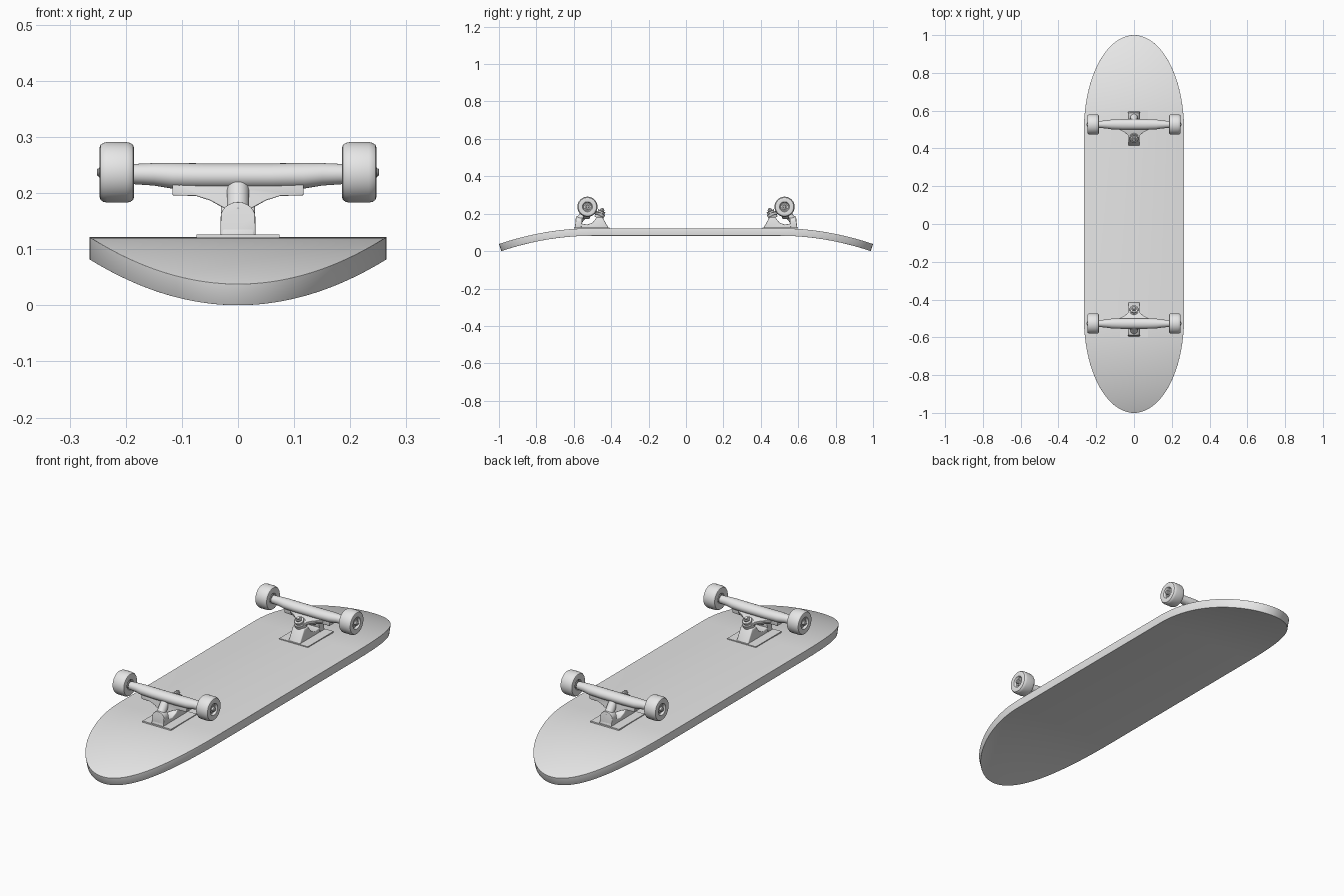
import bpy, bmesh, math
from mathutils import Vector

if "Cube" in bpy.data.objects:
    bpy.data.objects.remove(bpy.data.objects["Cube"])

grey = bpy.data.materials.new("plain grey")
grey.diffuse_color = (0.8, 0.8, 0.8, 1)
grey.use_nodes = True
grey.node_tree.nodes["Principled BSDF"].inputs["Base Color"].default_value = grey.diffuse_color
AXLE_Y, AXLE_Z, DECK_Z = 0.527, 0.237, 0.122


def finish(name, bm, side=None, bevel=0):
    """Turn a bmesh into a shaded object; side places it as front (1) or back (-1) truck."""
    bmesh.ops.remove_doubles(bm, verts=bm.verts, dist=1e-5)
    if side:
        for v in bm.verts:
            v.co.y = side * (v.co.y - AXLE_Y)
    bmesh.ops.recalc_face_normals(bm, faces=bm.faces)
    if bevel:
        edges = [e for e in bm.edges if e.calc_face_angle(0) > math.radians(40)]
        bmesh.ops.bevel(bm, geom=edges, offset=bevel, segments=3, profile=0.5,
                        affect='EDGES', clamp_overlap=True)
    me = bpy.data.meshes.new(name)
    bm.to_mesh(me)
    bm.free()
    me.materials.append(grey)
    ob = bpy.data.objects.new(name, me)
    bpy.context.collection.objects.link(ob)
    bpy.ops.object.select_all(action='DESELECT')
    ob.select_set(True)
    bpy.context.view_layer.objects.active = ob
    bpy.ops.object.shade_smooth_by_angle(angle=math.radians(35))


def skin(bm, rings, caps=True):
    """Join rings of points into a closed tube."""
    rows = [[bm.verts.new(p) for p in r] for r in rings]
    n = len(rows[0])
    for a, b in zip(rows, rows[1:]):
        for i in range(n):
            bm.faces.new((a[i], a[(i + 1) % n], b[(i + 1) % n], b[i]))
    if caps:
        bm.faces.new(rows[0])
        bm.faces.new(rows[-1])


def prism(name, pts, vec, side, bevel=0):
    bm = bmesh.new()
    pts = [Vector(p) for p in pts]
    skin(bm, [pts, [p + Vector(vec) for p in pts]])
    finish(name, bm, side, bevel)


def lathe(name, profile, origin, direction, side, n=32):
    """Spin (radius, height) pairs about a direction."""
    bm = bmesh.new()
    q = Vector(direction).to_track_quat('Z', 'Y')
    rings = []
    for r, h in profile:
        rings.append([Vector(origin) + q @ Vector((r * math.cos(2 * math.pi * i / n),
                      r * math.sin(2 * math.pi * i / n), h)) for i in range(n)])
    skin(bm, rings)
    finish(name, bm, side)


def rod(name, r, a, b, side, n=24, chamfer=0.0015):
    d = Vector(b) - Vector(a)
    h = d.length
    lathe(name, [(r - chamfer, 0), (r, chamfer), (r, h - chamfer), (r - chamfer, h)], a, d, side, n)


def mirror_x(half):
    return half + [(-p[0], *p[1:]) for p in reversed(half)]


# Deck: elliptical ends that droop, built from strips across the width
bm = bmesh.new()
stations = []
for i in range(33):
    t = i / 32 * math.pi / 2
    stations.append((0.5 + 0.5 * math.sin(t), max(0.265 * math.cos(t), 0.004)))
stations = [(-y, w) for y, w in reversed(stations)] + stations
rings = []
for y, w in stations:
    d = max(0, (abs(y) - 0.5) / 0.5)
    z = DECK_Z - 0.084 * d * d
    slope = math.copysign(0.336 * d, y)
    nrm = Vector((0, slope, 1)).normalized() * 0.04
    low = Vector((0, y, z)) - nrm
    rings.append([(-w, y, z), (w, y, z), (w, low.y, low.z), (-w, low.y, low.z)])
skin(bm, rings)
finish("deck", bm, None, 0.005)

for side, end in ((1, "front"), (-1, "back")):
    # Base plate on the deck (y here runs inward from the axle)
    prism(end + "_base_plate", [(-0.074, -0.073, 0.12), (0.074, -0.073, 0.12),
                                (0.074, 0.117, 0.12), (-0.074, 0.117, 0.12)],
          (0, 0, 0.006), side)
    # Cast body of the base, tall under the kingpin
    body = [(-0.07, 0.122), (-0.062, 0.15), (-0.03, 0.147), (0, 0.142), (0.028, 0.153),
            (0.05, 0.182), (0.08, 0.182), (0.114, 0.122)]
    prism(end + "_base_body", [(-0.03, v, z) for v, z in body], (0.06, 0, 0), side, 0.004)
    # Rounded pivot cup
    arch = [(0.031, -0.068, 0.122)] + [(0.031 * math.cos(a), -0.062, 0.157 + 0.027 * math.sin(a))
            for a in [k * math.pi / 12 for k in range(13)]] + [(-0.031, -0.068, 0.122)]
    prism(end + "_pivot_cup", arch, (0, 0.034, 0), side, 0.002)
    rod(end + "_pivot", 0.02, (0, -0.048, 0.16), (0, 0, 0.22), side)

    # Hanger: oval tube, fuller in the middle
    half = [(0.186, 0.018, 0.018, 0.234), (0.15, 0.021, 0.02, 0.2335),
            (0.117, 0.026, 0.023, 0.231), (0.06, 0.028, 0.023, 0.23)]
    secs = half + [(-x, a, b, c) for x, a, b, c in reversed(half)]
    bm = bmesh.new()
    skin(bm, [[(x, a * math.cos(k * math.pi / 14), c + b * math.sin(k * math.pi / 14))
               for k in range(28)] for x, a, b, c in secs])
    finish(end + "_hanger", bm, side)
    # Web narrowing down to the pivot
    prism(end + "_lower_web", mirror_x([(0.117, -0.018, 0.222), (0.117, -0.018, 0.196),
          (0.075, -0.018, 0.195), (0.05, -0.02, 0.187), (0.032, -0.024, 0.177),
          (0.022, -0.026, 0.172)]), (0, 0.036, 0), side, 0.002)
    # Web reaching inward to the kingpin ring
    prism(end + "_inner_web", mirror_x([(0.09, 0.01, 0.217), (0.08, 0.027, 0.216),
          (0.05, 0.042, 0.212), (0.03, 0.06, 0.208), (0.023, 0.08, 0.203)]),
          (0, -0.005, -0.014), side, 0.002)

    # Kingpin with bushings, washer and nut
    start, d = Vector((0, 0.054, 0.166)), Vector((0, 0.42, 0.9)).normalized()
    for part, r, h0, h1, n in (("lower_bushing", 0.024, 0.01, 0.028, 28),
                               ("ring", 0.026, 0.026, 0.041, 28),
                               ("upper_bushing", 0.02, 0.041, 0.052, 28),
                               ("washer", 0.022, 0.051, 0.055, 28),
                               ("nut", 0.014, 0.055, 0.064, 6),
                               ("kingpin", 0.008, 0.0, 0.07, 16)):
        rod(end + "_" + part, r, start + d * h0, start + d * h1, side, n)

    # Axle and wheels with recessed hubs
    rod(end + "_axle", 0.007, (-0.251, 0, AXLE_Z), (0.251, 0, AXLE_Z), side, 16)
    wheel = [(0.001, 0.012), (0.018, 0.012), (0.023, 0.003), (0.043, 0), (0.049, 0.002),
             (0.0525, 0.007), (0.054, 0.014), (0.054, 0.048), (0.0525, 0.055),
             (0.049, 0.06), (0.043, 0.062), (0.027, 0.06), (0.022, 0.05), (0.001, 0.05)]
    for sx, lr in ((-1, "left"), (1, "right")):
        lathe(f"{end}_{lr}_wheel", wheel, (sx * 0.185, 0, AXLE_Z), (sx, 0, 0), side, 48)
        rod(f"{end}_{lr}_bearing", 0.017, (sx * 0.19, 0, AXLE_Z), (sx * 0.238, 0, AXLE_Z), side)
        rod(f"{end}_{lr}_axle_nut", 0.011, (sx * 0.235, 0, AXLE_Z), (sx * 0.248, 0, AXLE_Z), side, 6)
